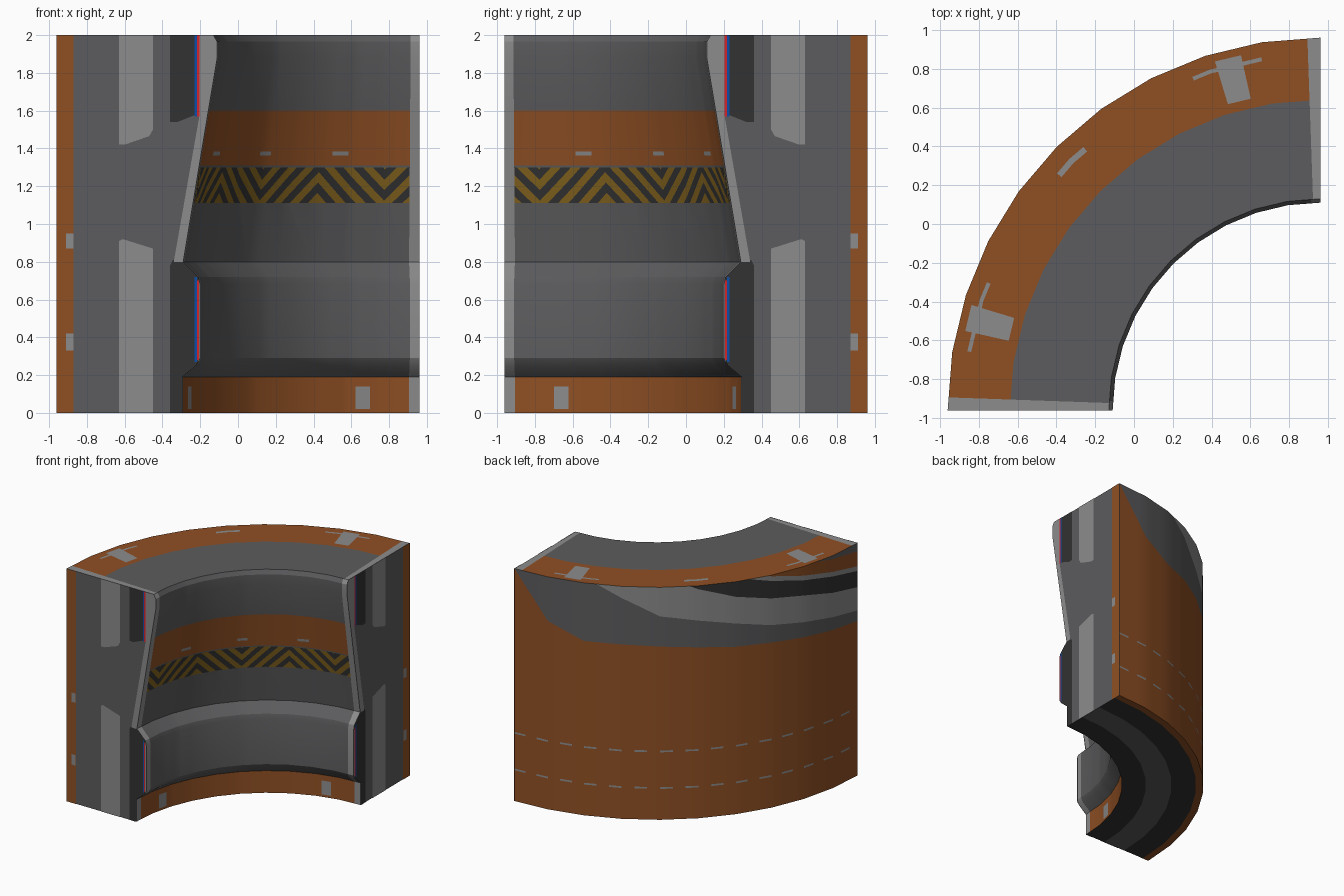
import bpy, bmesh, math
from mathutils import Vector

if "Cube" in bpy.data.objects:
    bpy.data.objects.remove(bpy.data.objects["Cube"])

# Flat colours (linear)
def lin(*c):
    return [((v / 255 + 0.055) / 1.055) ** 2.4 if v > 10 else v / 255 / 12.92 for v in c] + [1]

COLOURS = {"grey": lin(92, 92, 94), "rust": lin(144, 80, 36), "light_grey": lin(140, 140, 140),
           "charcoal": lin(50, 50, 50), "ochre": lin(130, 98, 30),
           "blue": lin(12, 78, 170), "red": lin(214, 36, 42)}
MATS = []
for name, col in COLOURS.items():
    m = bpy.data.materials.new(name)
    m.diffuse_color = col
    m.use_nodes = True
    m.node_tree.nodes["Principled BSDF"].inputs["Base Color"].default_value = m.diffuse_color
    MATS.append(m)
GREY, RUST, LIGHT, DARK, OCHRE, BLUE, RED = range(7)

C, R, STEP = 0.96, 1.92, 9.0          # arc centre offset, outer radius, degrees per side
# Inner face of the cross-section at the front end: (z, x)
INNER = [(0, -.295), (.19, -.295), (.25, -.222), (.29, -.20), (.68, -.20), (.72, -.21),
         (.80, -.29), (1.6, -.157), (1.88, -.11), (1.965, -.11), (2, -.13)]


def lerp_table(t, pts):
    for (a, fa), (b, fb) in zip(pts, pts[1:]):
        if t <= b + 1e-9:
            return fa + (fb - fa) * (t - a) / (b - a)
    return pts[-1][1]


def polar(deg, r, z):
    """Point on the ten-sided quarter ring."""
    k = min(9, max(0, int(deg / STEP + 1e-6)))
    f = deg / STEP - k
    a, b = (Vector((C - r * math.cos(math.radians(i * STEP)),
                    -C + r * math.sin(math.radians(i * STEP)), z)) for i in (k, k + 1))
    return a.lerp(b, f)


def cut(bm, co, no, keep=None):
    faces = [f for f in bm.faces if keep is None or keep(f.calc_center_median())]
    geom = set(faces)
    for f in faces:
        geom.update(f.edges)
        geom.update(f.verts)
    bmesh.ops.bisect_plane(bm, geom=list(geom), dist=1e-6, plane_co=(*co, 0), plane_no=(*no, 0))


def finish(bm, name, smooth):
    me = bpy.data.meshes.new(name)
    bm.to_mesh(me)
    bm.free()
    for m in MATS:
        me.materials.append(m)
    ob = bpy.data.objects.new(name, me)
    bpy.context.collection.objects.link(ob)
    if smooth:
        bpy.ops.object.select_all(action='DESELECT')
        ob.select_set(True)
        bpy.context.view_layer.objects.active = ob
        bpy.ops.object.shade_smooth_by_angle(angle=math.radians(25))
    return ob


def sheet(name, v0, v1, ucuts, vcuts, mapping, colour, flip=False, extra=None):
    """Flat sheet (angle, v), cut by lines, coloured by rule, then bent into place."""
    bm = bmesh.new()
    bm.faces.new([bm.verts.new((u, v, 0)) for u, v in ((0, v0), (90, v0), (90, v1), (0, v1))])
    for u in sorted(set([i * STEP for i in range(1, 10)] + list(ucuts))):
        cut(bm, (u, v0), (1, 0))
    for v in vcuts:
        cut(bm, (0, v), (0, 1))
    if extra:
        extra(bm)
    for f in bm.faces:
        c = f.calc_center_median()
        f.material_index = colour(c.x, c.y)
    for v in bm.verts:
        v.co = mapping(v.co.x, v.co.y)
    if flip:
        bmesh.ops.reverse_faces(bm, faces=bm.faces[:])
    bm.normal_update()
    return finish(bm, name, True)


def both(rects):
    """Mirror worn spots (u0, u1, v0, v1) about the middle of the arc."""
    return rects + [(90 - b, 90 - a, c, d) for a, b, c, d in rects]


def rect_cuts(rects):
    return [u for r in rects for u in r[:2]], sorted({v for r in rects for v in r[2:]})


def inside(u, v, rects):
    return any(a < u < b and c < v < d for a, b, c, d in rects)


# Inner wall with bulge, rust bands and hazard stripes
spots = both([(12, 15.6, .02, .14), (19, 23.5, 1.363, 1.385), (43, 47, 1.363, 1.385)])
su, sv = rect_cuts(spots)
Z0, Z1, K, HALF = 1.11, 1.30, .0206, .055


def apex(u):
    return min((-9, 27, 63, 99), key=lambda a: abs(u - a))


def hazard_cuts(bm):
    for a in (-9, 27, 63, 99):
        for s in (-1, 1):
            for j in range(1, 11):
                cut(bm, (a, Z0 + j * HALF), (K * s, 1),
                    lambda c: Z0 < c.y < Z1 and apex(c.x) == a and (c.x - a) * s > 0)


def inner_colour(u, z):
    if u < 2.5 or u > 87.5 or inside(u, z, spots):
        return LIGHT
    if Z0 < z < Z1:
        f = z - Z0 + abs(u - apex(u)) * K
        return DARK if int(f / HALF) % 2 else OCHRE
    return RUST if z < .19 or 1.31 < z < 1.6 else GREY


sheet("inner_wall", 0, 2, su + [2.5, 87.5], [z for z, x in INNER[1:-1]] + sv + [Z0, Z1, 1.31],
      lambda u, z: polar(u, C - lerp_table(z, INNER), z), inner_colour, extra=hazard_cuts)

# Outer wall: rust, with sweeping colour bands near the top (heights per 9 degrees)
BANDS = [([1.33, 1.36, 1.39, 1.42, 1.44, 1.47, 1.49, 1.5, 1.5, 1.62, 2], GREY),
         ([1.42, 1.47, 1.52, 1.57, 1.64, 1.70, 1.75, 1.9, 2.05], LIGHT),
         ([1.62, 1.68, 1.75, 1.80, 1.87, 1.97, 2.1], DARK),
         ([1.76, 1.82, 1.88, 1.95, 2.03], LIGHT),
         ([1.80, 1.86, 1.92, 1.99, 2.1], RUST),
         ([1.93, 1.97, 2.02], GREY)]
DASH = ((.265, .28), (.58, .595))


def band_z(h, u):
    return lerp_table(u, [(i * STEP, z) for i, z in enumerate(h)]) if u < STEP * (len(h) - 1) else 9


def band_cuts(bm):
    for h, _ in BANDS:
        for i in range(len(h) - 1):
            cut(bm, (i * STEP, h[i]), (h[i] - h[i + 1], STEP),
                lambda c: i * STEP < c.x < (i + 1) * STEP and c.y > 1)


def outer_colour(u, z):
    if any(a < z < b for a, b in DASH):
        return LIGHT if int(u / 3) % 2 else RUST
    col = RUST
    for h, m in BANDS:
        if z > band_z(h, u):
            col = m
    return col


sheet("outer_wall", 0, 2, [i * 3 for i in range(1, 30)], [z for d in DASH for z in d] + [1.0],
      lambda u, z: polar(u, R, z), outer_colour, flip=True, extra=band_cuts)

# Top cap
worn = both([(12.6, 16.8, 1.65, 1.88), (9.5, 21, 1.825, 1.845), (44, 48, 1.80, 1.83)])
wu, wv = rect_cuts(worn)
sheet("top_cap", C + .13, R, wu + [2, 88], wv + [1.60], lambda u, r: polar(u, r, 2),
      lambda u, r: LIGHT if u < 2 or u > 88 or inside(u, r, worn) else RUST if r > 1.6 else GREY)

# Underside with concentric bands
sheet("underside", C + .295, R, [], [1.45, 1.66, 1.86], lambda u, r: polar(u, r, 0),
      lambda u, r: RUST if r > 1.86 else GREY if 1.45 < r < 1.66 else DARK, flip=True)


# End faces: (x, z) outlines on the front end, mirrored onto the right end
def edge(z0, z1):
    zs = [z0] + [z for z, x in INNER if z0 < z < z1] + [z1]
    return [(lerp_table(z, INNER), z) for z in zs]


def box(x0, x1, z0, z1):
    return [(x0, z0), (x1, z0), (x1, z1), (x0, z1)]


END_PARTS = [
    ("end_face", GREY, 0, [(-C, 0)] + edge(0, 2) + [(-C, 2)]),
    ("end_rust_strip", RUST, .003, box(-C, -.87, 0, 2)),
    ("end_spot_high", LIGHT, .005, box(-.91, -.87, .87, .95)),
    ("end_spot_low", LIGHT, .005, box(-.91, -.87, .33, .42)),
    ("upper_plate", LIGHT, .003, [(-.63, 1.42), (-.60, 1.42), (-.47, 1.465), (-.45, 1.50), (-.45, 2), (-.63, 2)]),
    ("lower_plate", LIGHT, .003, [(-.63, 0), (-.45, 0), (-.45, .87), (-.61, .92), (-.63, .91)]),
    ("upper_dark_panel", DARK, .003, [(-.36, 1.54), (-.32, 1.54), (-.22, 1.58), (-.22, 2), (-.36, 2)]),
    ("lower_dark_panel", DARK, .003, [(-.36, 0)] + edge(0, .8) + [(-.345, .81), (-.36, .78)]),
    ("edge_trim", LIGHT, .004, edge(.8, 2) + [(-.205, 2), (-.205, 1.57), (-.34, .8)]),
    ("bulge_trim", LIGHT, .005, edge(.27, .71) + [(-.208, .71), (-.208, .27)]),
    ("upper_blue_line", BLUE, .005, box(-.23, -.218, 1.57, 2)),
    ("upper_red_line", RED, .005, box(-.218, -.205, 1.57, 2)),
    ("lower_blue_line", BLUE, .006, box(-.23, -.218, .27, .72)),
    ("lower_red_line", RED, .006, box(-.218, -.207, .28, .70)),
]
for name, mat, off, pts in END_PARTS:
    bm = bmesh.new()
    front = [bm.verts.new((x, -C - off, z)) for x, z in pts]
    right = [bm.verts.new((C + off, -x, z)) for x, z in pts]
    bm.faces.new(front).material_index = mat
    bm.faces.new(right[::-1]).material_index = mat
    bm.normal_update()
    finish(bm, name, False)
